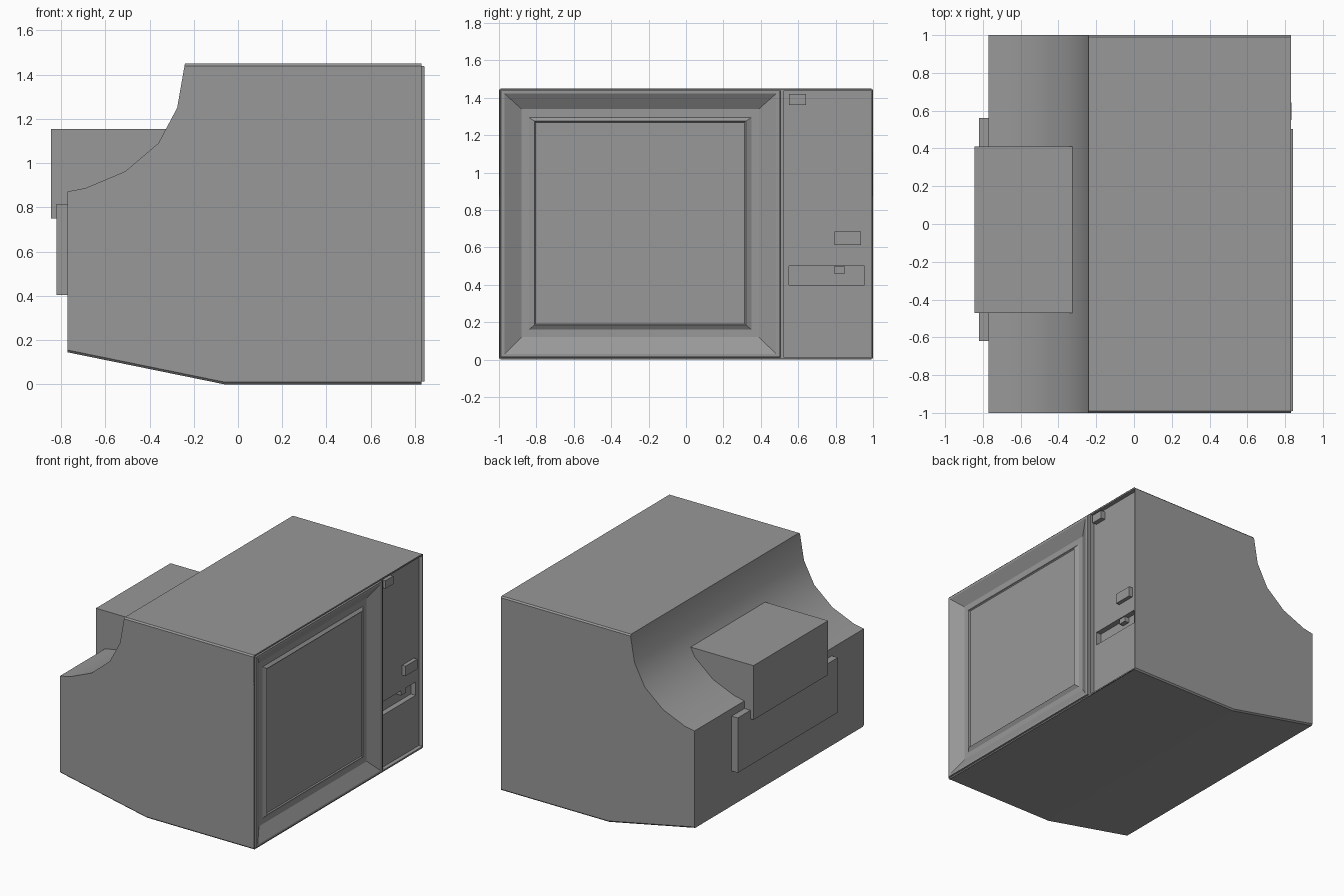
import bpy, bmesh

if "Cube" in bpy.data.objects:
    bpy.data.objects.remove(bpy.data.objects["Cube"])

grey = bpy.data.materials.new("dark_grey")
grey.diffuse_color = (0.315, 0.315, 0.315, 1)
grey.use_nodes = True
grey.node_tree.nodes["Principled BSDF"].inputs["Base Color"].default_value = grey.diffuse_color


def add_object(name, bm):
    mesh = bpy.data.meshes.new(name)
    bm.to_mesh(mesh)
    bm.free()
    mesh.materials.append(grey)
    obj = bpy.data.objects.new(name, mesh)
    bpy.context.collection.objects.link(obj)
    return obj


def box(name, x0, x1, y0, y1, z0, z1):
    bm = bmesh.new()
    bmesh.ops.create_cube(bm, size=1)
    for v in bm.verts:
        v.co = (x1 if v.co.x > 0 else x0, y1 if v.co.y > 0 else y0, z1 if v.co.z > 0 else z0)
    return add_object(name, bm)


def nested_rects(name, rects, cap=True):
    """Surface facing +x through nested rectangles (y0, y1, z0, z1, x)."""
    bm = bmesh.new()
    rings = [[bm.verts.new((x, y, z)) for y, z in ((y0, z0), (y1, z0), (y1, z1), (y0, z1))]
             for y0, y1, z0, z1, x in rects]
    for a, b in zip(rings, rings[1:]):
        for i in range(4):
            j = (i + 1) % 4
            bm.faces.new((a[i], a[j], b[j], b[i]))
    if cap:
        bm.faces.new(rings[-1])
    return add_object(name, bm)


# Housing: side profile extruded across the width, open at the front
profile = [(-0.77, 0.145), (-0.06, 0), (0.83, 0), (0.83, 1.45), (-0.24, 1.45),
           (-0.275, 1.25), (-0.36, 1.09), (-0.51, 0.963), (-0.69, 0.887), (-0.77, 0.872)]
bm = bmesh.new()
side = bm.faces.new([bm.verts.new((x, -1, z)) for x, z in profile])
grown = bmesh.ops.extrude_face_region(bm, geom=[side])["geom"]
bmesh.ops.translate(bm, verts=[g for g in grown if isinstance(g, bmesh.types.BMVert)], vec=(0, 2, 0))
bmesh.ops.recalc_face_normals(bm, faces=bm.faces)
front = [f for f in bm.faces if all(v.co.x > 0.82 for v in f.verts)]
bmesh.ops.delete(bm, geom=front, context='FACES')
for f in bm.faces:
    c = f.calc_center_median()
    f.smooth = c.x < -0.2 and 0.87 < c.z < 1.44 and abs(c.y) < 0.9
# Narrow chamfers along the long top and bottom edges
rims = [e for e in bm.edges
        if e.verts[0].co.y * e.verts[1].co.y > 0
        and (all(v.co.z > 1.44 for v in e.verts) or all(v.co.z < 0.15 for v in e.verts))
        and abs(e.verts[0].co.x - e.verts[1].co.x) > 0.1]
bmesh.ops.bevel(bm, geom=rims, offset=0.01, segments=1, affect='EDGES')
add_object("housing", bm)

# Screen surround: raised rim, sloped recess, raised bezel and screen
nested_rects("screen_surround", [
    (-0.998, 0.508, 0.002, 1.448, 0.83),
    (-0.992, 0.504, 0.012, 1.44, 0.83),
    (-0.99, 0.502, 0.014, 1.438, 0.842),
    (-0.97, 0.482, 0.03, 1.422, 0.842),
    (-0.88, 0.39, 0.12, 1.34, 0.79),
    (-0.84, 0.35, 0.16, 1.295, 0.79),
    (-0.81, 0.32, 0.185, 1.275, 0.807),
    (-0.804, 0.314, 0.191, 1.269, 0.799)])

# Lip around the sunken control panel
nested_rects("panel_lip", [
    (0.508, 0.998, 0.002, 1.448, 0.83),
    (0.524, 0.992, 0.012, 1.438, 0.83),
    (0.524, 0.992, 0.012, 1.438, 0.80)], cap=False)

# Control panel with drive slot
panel = box("control_panel", 0.70, 0.80, 0.52, 0.995, 0.008, 1.442)
cutter = box("slot_cutter", 0.76, 0.9, 0.55, 0.955, 0.40, 0.50)
cutter.hide_render = True
cutter.hide_set(True)
mod = panel.modifiers.new("slot", 'BOOLEAN')
mod.operation = 'DIFFERENCE'
mod.solver = 'EXACT'
mod.object = cutter

# Raised controls
box("slot_latch", 0.75, 0.795, 0.79, 0.85, 0.46, 0.497)
box("eject_button", 0.78, 0.828, 0.795, 0.935, 0.612, 0.686)
box("power_switch", 0.78, 0.834, 0.55, 0.642, 1.36, 1.42)

# Rear tube cover and connector plate
box("rear_tube_cover", -0.845, -0.325, -0.47, 0.41, 0.75, 1.155)
box("rear_plate", -0.82, -0.76, -0.62, 0.56, 0.405, 0.815)
